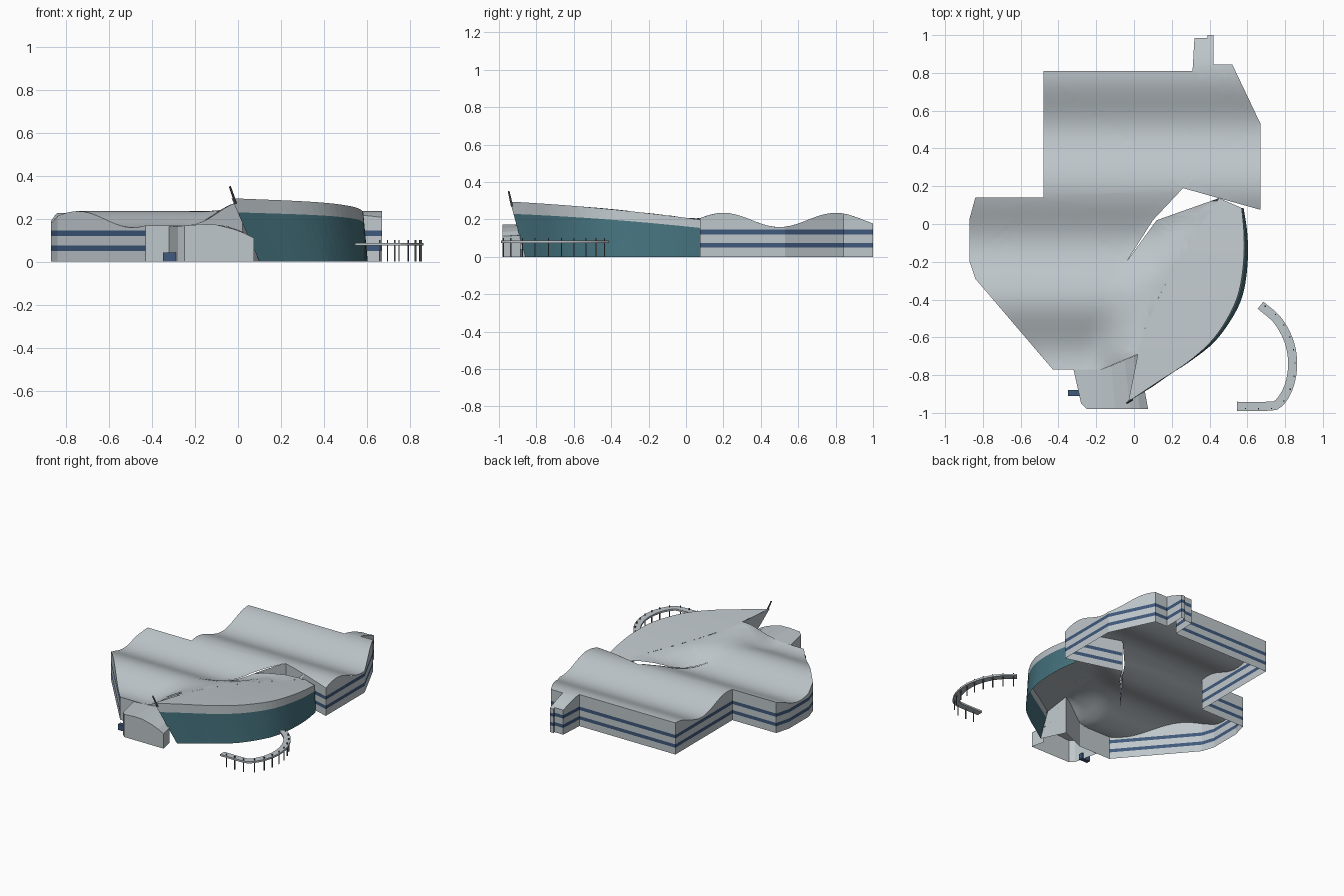
import bpy, bmesh, math
from mathutils import Vector

if "Cube" in bpy.data.objects:
    bpy.data.objects.remove(bpy.data.objects["Cube"])


def mat(name, c):
    m = bpy.data.materials.new(name)
    m.diffuse_color = (*c, 1)
    m.use_nodes = True
    m.node_tree.nodes["Principled BSDF"].inputs["Base Color"].default_value = m.diffuse_color
    return m


GREY = mat("wall_grey", (0.52, 0.57, 0.60))
BLUE = mat("window_blue", (0.05, 0.10, 0.20))
GLASS = mat("glass_teal", (0.06, 0.17, 0.21))
LIGHT = mat("mullion_light", (0.33, 0.45, 0.49))
DARK = mat("steel_dark", (0.12, 0.13, 0.14))


def finish(name, bm, mats=(GREY,), smooth=False):
    me = bpy.data.meshes.new(name)
    bm.to_mesh(me)
    bm.free()
    for m in mats:
        me.materials.append(m)
    ob = bpy.data.objects.new(name, me)
    bpy.context.collection.objects.link(ob)
    if smooth:
        bpy.ops.object.select_all(action='DESELECT')
        ob.select_set(True)
        bpy.context.view_layer.objects.active = ob
        bpy.ops.object.shade_smooth_by_angle(angle=math.radians(30))
    return ob


def grid(rows, row_mat=lambda i: 0, close=False):
    """Quads between successive rows of points."""
    bm = bmesh.new()
    vs = [[bm.verts.new(p) for p in r] for r in rows]
    n = len(rows)
    for i in range(n if close else n - 1):
        a, b = vs[i], vs[(i + 1) % n]
        for j in range(len(a) - 1):
            f = bm.faces.new((a[j], a[j + 1], b[j + 1], b[j]))
            f.material_index = row_mat(i)
    return bm


def curve(pts, n):
    """Smooth path through points, n evenly spaced samples."""
    p = [Vector(q) for q in pts]
    p = [2 * p[0] - p[1]] + p + [2 * p[-1] - p[-2]]
    fine = []
    for i in range(1, len(p) - 2):
        a, b, c, d = p[i - 1:i + 3]
        for k in range(20):
            t = k / 20
            fine.append(0.5 * (2 * b + (c - a) * t + (2 * a - 5 * b + 4 * c - d) * t * t
                               + (3 * b - a - 3 * c + d) * t ** 3))
    fine.append(p[-2])
    return resample(fine, n)


def resample(fine, n):
    acc = [0]
    for a, b in zip(fine, fine[1:]):
        acc.append(acc[-1] + (b - a).length)
    out, i = [], 0
    for k in range(n):
        s = acc[-1] * k / (n - 1)
        while i < len(fine) - 2 and acc[i + 1] < s:
            i += 1
        t = (s - acc[i]) / (acc[i + 1] - acc[i])
        out.append(fine[i].lerp(fine[i + 1], min(t, 1)))
    return out


# Height functions: drum roof slopes back, main roof is a wave that rises to the drum
def drum_z(y):
    t = (y + 0.94) / 1.02
    return 0.295 - 0.055 * t - 0.042 * t * t


INNER = curve([(0.02, -0.69), (0.06, -0.55), (0.15, -0.35), (0.28, -0.13), (0.45, 0.137)], 24)


def roof_z(x, y):
    w = 0.197 + 0.038 * math.cos(2 * math.pi * (y - 0.2) / 0.6)
    near = min(INNER, key=lambda q: (q - Vector((x, y))).length)
    if y > 0.13 or x > 0.45:
        return w
    t = max(0, 1 - (near - Vector((x, y))).length / 0.27)
    t = t * t * (3 - 2 * t)
    return w + (drum_z(near.y) - w) * t


# Striped outer walls, top edge following the wave
OUT = [(-0.06, -0.22), (0.12, 0.02), (0.26, 0.19), (0.67, 0.075), (0.67, 0.53), (0.52, 0.845),
       (0.42, 0.845), (0.42, 1), (0.39, 1), (0.39, 0.985), (0.32, 0.985), (0.31, 0.81),
       (-0.48, 0.81), (-0.48, 0.14), (-0.84, 0.14), (-0.87, 0.03), (-0.87, -0.2),
       (-0.84, -0.29), (-0.43, -0.77)]
FRONT = [(-0.43, -0.77), (-0.17, -0.77), (0.02, -0.69)]


def divide(path, step=0.03):
    out = []
    for a, b in zip(path, path[1:]):
        a, b = Vector(a), Vector(b)
        n = max(1, round((b - a).length / step))
        out += [a.lerp(b, k / n) for k in range(n)]
    return out + [Vector(path[-1])]


def wall(name, path, levels):
    p = divide(path)
    rows = [[(q.x, q.y, z) for q in p] for z in levels]
    rows.append([(q.x, q.y, roof_z(q.x, q.y)) for q in p])
    finish(name, grid(rows, lambda i: i % 2), (GREY, BLUE))


wall("striped_walls", OUT, (0, 0.05, 0.075, 0.12, 0.145))
wall("front_wall", FRONT, (0,))

# Wavy roof: outline cut into a fine mesh, then lifted
outline = OUT[2:] + FRONT[1:-1] + [tuple(q) for q in INNER] + [(0.12, 0.02), (-0.04, -0.2), (0.10, 0.02)]
bm = bmesh.new()
f = bm.faces.new([bm.verts.new((x, y, 0)) for x, y in outline])
f.normal_update()
if f.normal.z < 0:
    f.normal_flip()
bmesh.ops.triangulate(bm, faces=bm.faces[:])
for axis in (Vector((1, 0, 0)), Vector((0, 1, 0))):
    for k in range(-24, 27):
        bmesh.ops.bisect_plane(bm, geom=bm.verts[:] + bm.edges[:] + bm.faces[:],
                               plane_co=axis * (k * 0.04 + 0.003), plane_no=axis, dist=1e-5)
for v in bm.verts:
    v.co.z = roof_z(v.co.x, v.co.y)
finish("wavy_roof", bm, smooth=True)

# Curved glass facade: slanted front end, foot wider than top at the side
N, R = 33, 9
top = curve([(-0.03, -0.94), (0.12, -0.84), (0.28, -0.735), (0.41, -0.62), (0.50, -0.49),
             (0.555, -0.36), (0.58, -0.2), (0.582, -0.05), (0.57, 0.085)], N)
foot = curve([(0.10, -0.86), (0.20, -0.79), (0.30, -0.725), (0.43, -0.62), (0.53, -0.48),
              (0.58, -0.36), (0.602, -0.2), (0.60, -0.05), (0.58, 0.085)], N)
rows = []
for r in range(R + 1):
    t = r / R
    rows.append([(*b.lerp(a, t), drum_z(a.y) * t) for a, b in zip(top, foot)])
bm = grid(rows, lambda i: 0 if i < 7 else 1)
panes = bm.faces[:]
ring = bmesh.ops.inset_individual(bm, faces=panes, thickness=0.0013)
for f in ring["faces"]:
    f.material_index = 2
finish("glass_facade", bm, (GLASS, GREY, LIGHT))

# Drum roof spans from the facade top to the inner edge
inner = resample([Vector((-0.03, -0.94))] + INNER, N)
rows = []
for k in range(7):
    line = [b.lerp(a, k / 6) for a, b in zip(top, inner)]
    rows.append([(q.x, q.y, drum_z(q.y)) for q in line])
bm = grid(rows)
bmesh.ops.remove_doubles(bm, verts=bm.verts[:], dist=1e-5)
bmesh.ops.recalc_face_normals(bm, faces=bm.faces[:])
finish("drum_roof", bm, smooth=True)

# End wall of the drum behind its slanted edge
finish("drum_end_wall", grid([[(0.10, -0.86, 0), (-0.03, -0.94, 0.295)],
                              [(0.02, -0.69, 0), (0.02, -0.69, drum_z(-0.69))]]))

# Entrance block with an arched top
prof = [(-0.32, -0.77, 0.165), (-0.28, -0.95, 0.165), (-0.25, -0.98, 0.168), (-0.17, -0.98, 0.174),
        (-0.10, -0.98, 0.172), (-0.02, -0.98, 0.152), (0.03, -0.98, 0.133), (0.075, -0.98, 0.11),
        (0.055, -0.885, 0.115)]
back = [(-0.32, -0.77, 0.165), (-0.30, -0.77, 0.165), (-0.25, -0.77, 0.168), (-0.17, -0.77, 0.174),
        (-0.12, -0.75, 0.172), (-0.05, -0.72, 0.165), (0.0, -0.70, 0.15), (0.02, -0.69, 0.13),
        (0.05, -0.88, 0.115)]
bm = grid([[(x, y, 0) for x, y, z in prof], prof, back])
bmesh.ops.remove_doubles(bm, verts=bm.verts[:], dist=1e-5)
finish("entrance_block", bm)


def box(bm, lo, hi):
    c = bmesh.ops.create_cube(bm, size=1)["verts"]
    for v in c:
        v.co = [(a + b) / 2 + p * (b - a) for a, b, p in zip(lo, hi, v.co)]


bm = bmesh.new()
box(bm, (-0.35, -0.91, 0), (-0.28, -0.88, 0.042))
finish("entrance_sign_box", bm, (BLUE,))

# Leaning mast at the drum tip
base, tip = Vector((-0.01, -0.93, 0.27)), Vector((-0.038, -0.948, 0.35))
bm = bmesh.new()
bmesh.ops.create_cone(bm, cap_ends=True, segments=8, radius1=0.006, radius2=0.005,
                      depth=(tip - base).length)
mast = finish("mast", bm, (DARK,))
mast.location = (base + tip) / 2
mast.rotation_euler = (tip - base).to_track_quat('Z', 'Y').to_euler()

# Curved walkway canopy: a flat ribbon on thin posts
path = curve([(0.67, -0.43), (0.76, -0.51), (0.82, -0.62), (0.84, -0.74), (0.82, -0.86),
              (0.765, -0.95), (0.70, -0.965), (0.545, -0.965)], 37)
rows = [[], [], [], []]
bm_posts = bmesh.new()
for i, q in enumerate(path):
    d = (path[min(i + 1, 36)] - path[max(i - 1, 0)]).normalized()
    side = Vector((-d.y, d.x)) * 0.024
    for r, (s, z) in enumerate(((1, 0.075), (1, 0.088), (-1, 0.088), (-1, 0.075))):
        rows[r].append((*(q + side * s), z))
    if i % 3 == 1:
        p = q + side * 0.5
        box(bm_posts, (p.x - 0.003, p.y - 0.003, 0), (p.x + 0.003, p.y + 0.003, 0.1))
bm = grid(rows, close=True)
bmesh.ops.holes_fill(bm, edges=bm.edges[:], sides=4)
bmesh.ops.recalc_face_normals(bm, faces=bm.faces[:])
finish("walkway_canopy", bm)
finish("canopy_posts", bm_posts, (DARK,))
